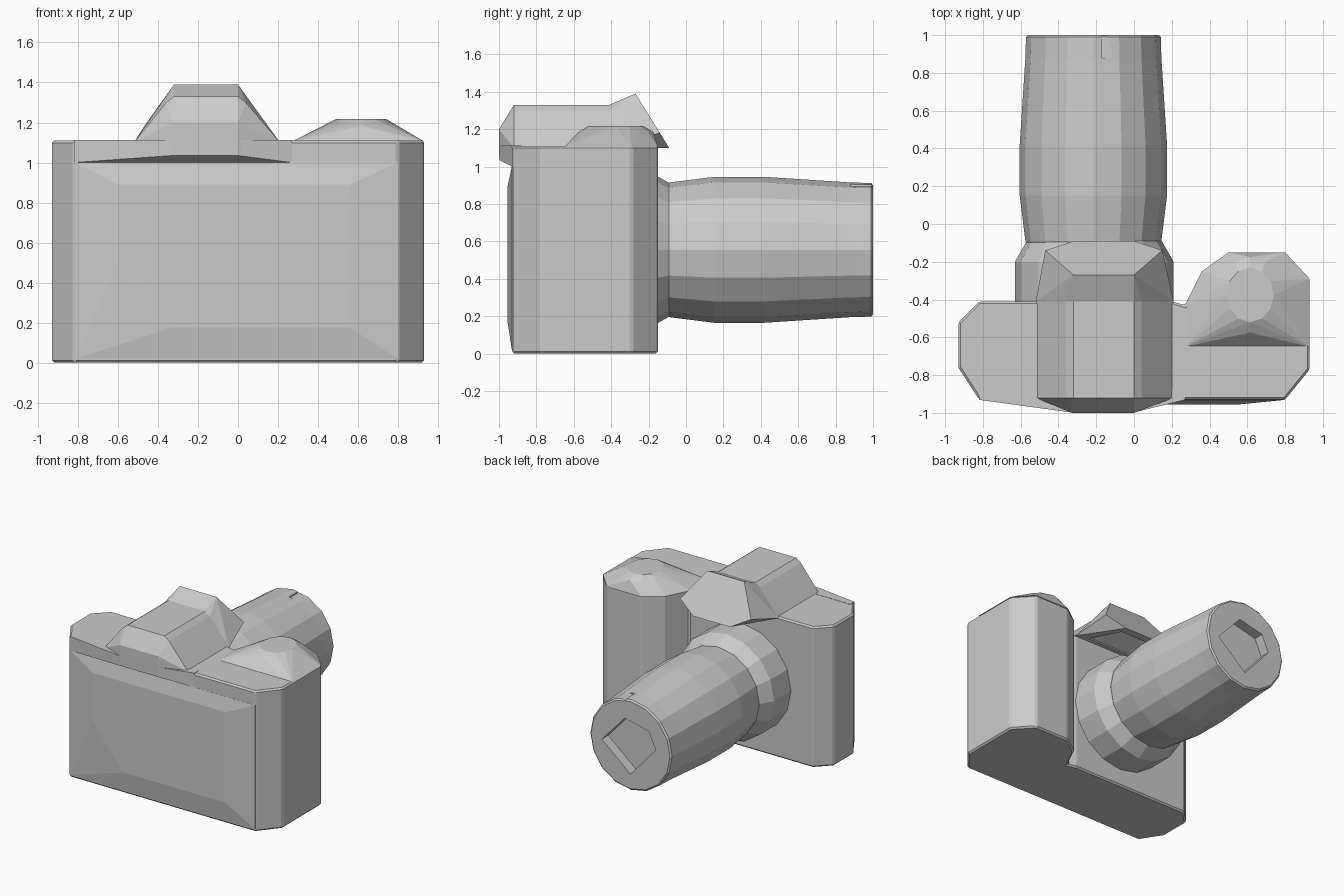
import bpy, bmesh, math
from mathutils import Matrix

old = bpy.data.objects.get("Cube")
if old:
    bpy.data.objects.remove(old, do_unlink=True)

grey = bpy.data.materials.new("plain_grey")
grey.use_nodes = True
grey.diffuse_color = (0.6, 0.6, 0.6, 1)
grey.node_tree.nodes["Principled BSDF"].inputs["Base Color"].default_value = (0.6, 0.6, 0.6, 1)


def finish(name, bm):
    bmesh.ops.recalc_face_normals(bm, faces=bm.faces)
    mesh = bpy.data.meshes.new(name)
    bm.to_mesh(mesh)
    bm.free()
    mesh.materials.append(grey)
    obj = bpy.data.objects.new(name, mesh)
    bpy.context.collection.objects.link(obj)
    return obj


def hull(name, points):
    """Convex faceted solid around the points."""
    bm = bmesh.new()
    for p in points:
        bm.verts.new(p)
    res = bmesh.ops.convex_hull(bm, input=bm.verts)
    loose = [v for v in bm.verts if not v.link_faces]
    bmesh.ops.delete(bm, geom=loose, context='VERTS')
    bmesh.ops.dissolve_limit(bm, angle_limit=0.02, verts=bm.verts, edges=bm.edges)
    return finish(name, bm)


def prism(name, outline, vector):
    """Extrude a flat 3D outline along a vector."""
    bm = bmesh.new()
    face = bm.faces.new([bm.verts.new(p) for p in outline])
    res = bmesh.ops.extrude_face_region(bm, geom=[face], use_keep_orig=True)
    moved = [g for g in res["geom"] if isinstance(g, bmesh.types.BMVert)]
    bmesh.ops.translate(bm, verts=moved, vec=vector)
    return finish(name, bm)


def turned(name, profile, cx, cz, sides=16):
    """Closed ring solid along y from (y, radius) pairs."""
    bm = bmesh.new()
    rings = []
    for y, r in profile:
        rings.append([bm.verts.new((cx + r * math.cos(math.tau * i / sides), y,
                                    cz + r * math.sin(math.tau * i / sides)))
                      for i in range(sides)])
    for a, b in zip(rings, rings[1:]):
        for i in range(sides):
            j = (i + 1) % sides
            bm.faces.new((a[i], a[j], b[j], b[i]))
    bm.faces.new(rings[0])
    bm.faces.new(rings[-1])
    return finish(name, bm)


def apply_modifier(obj, kind, **settings):
    mod = obj.modifiers.new(kind.lower(), kind)
    for key, value in settings.items():
        setattr(mod, key, value)
    bpy.context.view_layer.objects.active = obj
    bpy.ops.object.modifier_apply(modifier=mod.name)


def cut(obj, cutter):
    cutter.hide_render = True
    apply_modifier(obj, 'BOOLEAN', operation='DIFFERENCE', object=cutter, solver='EXACT')
    bpy.data.objects.remove(cutter, do_unlink=True)


# Main body with the grip swelling out of one end
grip = [(0.27, -0.43), (0.36, -0.25), (0.5, -0.15), (0.8, -0.15), (0.93, -0.29)]
plan = [(-0.82, -0.93), (-0.93, -0.76), (-0.93, -0.52), (-0.82, -0.41), (0.2, -0.41)]
plan += grip + [(0.93, -0.77), (0.8, -0.93)]
body = prism("body", [(x, y, 0) for x, y in plan], (0, 0, 1.11))
apply_modifier(body, 'BEVEL', width=0.012, segments=1, limit_method='ANGLE', angle_limit=0.6)

# Raised panel on the front
panel_rim = [(-0.81, 1.0), (0.8, 1.0), (0.8, 0.02), (-0.81, 0.02)]
panel_face = [(-0.6, 0.89), (0.56, 0.89), (0.56, 0.175), (-0.33, 0.175), (-0.6, 0.5)]
hull("front_panel", [(x, y, z) for x, z in panel_rim for y in (-0.9, -0.931)]
     + [(x, -0.955, z) for x, z in panel_face])

# Ledge below the viewfinder
hull("viewfinder_ledge",
     [(x, y, z) for x in (-0.82, 0.27) for y in (-0.88, -0.931) for z in (1.0, 1.112)]
     + [(x, -0.998, z) for x in (-0.33, 0) for z in (1.035, 1.112)])

# Viewfinder housing
section = [(-0.52, 1.1), (-0.36, 1.3), (-0.32, 1.33), (0, 1.33), (0.04, 1.3), (0.21, 1.1)]
hull("viewfinder_housing",
     [(x, y, z) for x, z in section for y in (-0.92, -0.4)]
     + [(x, -1.0, z) for x in (-0.33, 0) for z in (1.06, 1.2)])

# Flash hood overhanging the lens, hollow underneath
hood = hull("flash_hood",
            [(x, -0.41, z) for x, z in section]
            + [(x, y, z) for x in (-0.32, 0) for y, z in ((-0.27, 1.39), (-0.09, 1.1))]
            + [(x, -0.14, 1.18) for x in (-0.47, 0.15)])
cut(hood, hull("hood_cutter",
               [(x, -0.38, z) for x in (-0.42, 0.11) for z in (1.05, 1.11)]
               + [(x, -0.13, 1.05) for x in (-0.3, -0.02)]
               + [(x, -0.19, 1.19) for x in (-0.33, 0.01)]))

# Domed top of the grip
dome = [(x, y, 1.105) for x, y in grip + [(0.93, -0.65), (0.27, -0.65)]]
for rx, ry, z in ((0.16, 0.2, 1.185), (0.125, 0.145, 1.218)):
    dome += [(0.615 + rx * math.cos(math.tau * i / 12),
              -0.375 + ry * math.sin(math.tau * i / 12), z) for i in range(12)]
hull("grip_dome", dome)

# Lens mount and barrel
turned("lens_mount", [(-0.45, 0.42), (-0.2, 0.42), (-0.09, 0.357)], -0.21, 0.555)
barrel = turned("lens_barrel", [(-0.15, 0.34), (-0.09, 0.36), (0.15, 0.39), (0.42, 0.39),
                                (0.88, 0.36), (0.99, 0.357), (1.0, 0.345)], -0.215, 0.555)

# Angular recess in the lens end and a small index notch
opening = [(0.25, -0.02), (0.05, 0.2), (-0.16, 0.15), (-0.22, 0.02), (0, -0.23)]
cut(barrel, prism("recess_cutter",
                  [(-0.215 + x, 0.92, 0.555 + z) for x, z in opening], (0, 0.2, 0)))
cut(barrel, hull("notch_cutter", [(x, y, z) for x in (-0.17, -0.09)
                                  for y in (0.88, 1.05) for z in (0.895, 1.0)]))
